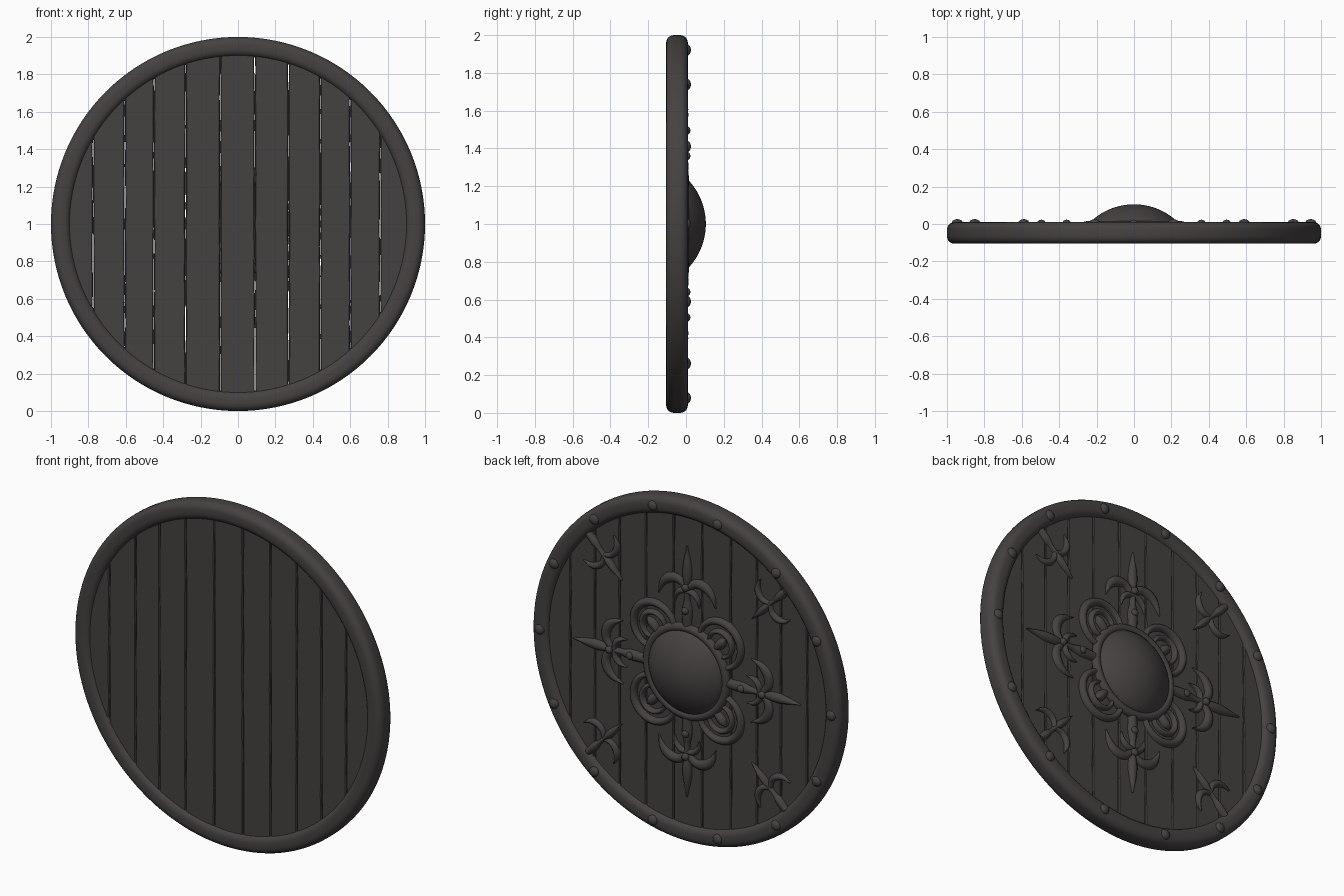
import bpy, bmesh, math, random
from mathutils import Vector

if "Cube" in bpy.data.objects:
    bpy.data.objects.remove(bpy.data.objects["Cube"])

random.seed(4)
BACK, FRONT = -0.015, -0.085        # plank faces (decorated side is +y)

mat = bpy.data.materials.new("dark charcoal")
mat.diffuse_color = (0.060, 0.054, 0.052, 1)
mat.use_nodes = True
mat.node_tree.nodes["Principled BSDF"].inputs["Base Color"].default_value = mat.diffuse_color


def finish(bm, name, angle=40):
    bmesh.ops.recalc_face_normals(bm, faces=bm.faces)
    me = bpy.data.meshes.new(name)
    bm.to_mesh(me)
    bm.free()
    me.materials.append(mat)
    ob = bpy.data.objects.new(name, me)
    bpy.context.collection.objects.link(ob)
    bpy.ops.object.select_all(action='DESELECT')
    ob.select_set(True)
    bpy.context.view_layer.objects.active = ob
    bpy.ops.object.shade_smooth_by_angle(angle=math.radians(angle))
    return ob


def lathe(bm, profile, seg, cx=0.0, cz=1.0, closed=False):
    """Revolve (radius, y) points about a y-parallel axis."""
    rings = []
    for r, y in profile:
        if r < 1e-5:
            rings.append([bm.verts.new((cx, y, cz))] * seg)
        else:
            rings.append([bm.verts.new((cx + r * math.cos(2 * math.pi * i / seg), y,
                                        cz + r * math.sin(2 * math.pi * i / seg)))
                          for i in range(seg)])
    pairs = list(zip(rings, rings[1:]))
    if closed:
        pairs.append((rings[-1], rings[0]))
    for a, b in pairs:
        for i in range(seg):
            j = (i + 1) % seg
            vs = list(dict.fromkeys((a[i], a[j], b[j], b[i])))
            bm.faces.new(vs)


def spline(pts, n=5):
    """Catmull-Rom through (u, v, half width) points."""
    p = [Vector(q) for q in pts]
    p = [2 * p[0] - p[1]] + p + [2 * p[-1] - p[-2]]
    out = []
    for i in range(1, len(p) - 2):
        a, b, c, d = p[i - 1:i + 3]
        for k in range(n):
            t = k / n
            out.append(0.5 * (2 * b + (c - a) * t + (2 * a - 5 * b + 4 * c - d) * t * t
                              + (3 * b - a - 3 * c + d) * t ** 3))
    return out + [p[-2]]


def relief(bm, pts, theta, height=0.03, place=lambda u, v: (u, v), m=8):
    """Half-round tapered band lying on the planks; u points along theta."""
    path = spline(pts)
    wmax = max(q[2] for q in path)
    ct, st = math.cos(theta), math.sin(theta)
    rings = []
    for i, q in enumerate(path):
        d = path[min(i + 1, len(path) - 1)] - path[max(i - 1, 0)]
        d = Vector((d[0], d[1])).normalized()
        w = max(q[2], 0.002)
        h = height * (0.5 + 0.5 * w / wmax)
        ring = []
        for k in range(m + 1):
            a = math.pi * k / m
            u, v = place(q[0] - d.y * w * math.cos(a), q[1] + d.x * w * math.cos(a))
            ring.append(bm.verts.new((u * ct - v * st, -0.02 + h * math.sin(a),
                                      1 + u * st + v * ct)))
        rings.append(ring)
    for a, b in zip(rings, rings[1:]):
        for k in range(m + 1):
            j = (k + 1) % (m + 1)
            bm.faces.new((a[k], a[j], b[j], b[k]))
    bm.faces.new(rings[0])
    bm.faces.new(rings[-1])


def dome(bm, r, base, top, cx, cz, seg=16):
    prof = [(r, -0.02)] + [(r * math.cos(a * math.pi / 10), base + (top - base) * math.sin(a * math.pi / 10))
                           for a in range(6)]
    prof[-1] = (0, top)
    lathe(bm, prof, seg, cx, cz)


# planks: slightly wavy edges so the seams vary
seams = [-0.94, -0.775, -0.605, -0.45, -0.28, -0.095, 0.09, 0.27, 0.44, 0.6, 0.76, 0.94]
ROWS, COLS, R = 14, 4, 0.95
for n, (xa, xb) in enumerate(zip(seams, seams[1:])):
    bm = bmesh.new()
    grid = []
    for r in range(ROWS + 1):
        la = xa + 0.0012 + random.uniform(-0.002, 0.002)
        lb = xb - 0.0012 + random.uniform(-0.002, 0.002)
        row = []
        for c in range(COLS + 1):
            x = la + (lb - la) * c / COLS
            z = math.sqrt(max(R * R - x * x, 0.001))
            row.append(bm.verts.new((x, FRONT, 1 - z + 2 * z * r / ROWS)))
        grid.append(row)
    for r in range(ROWS):
        for c in range(COLS):
            bm.faces.new((grid[r][c], grid[r][c + 1], grid[r + 1][c + 1], grid[r + 1][c]))
    ext = bmesh.ops.extrude_face_region(bm, geom=bm.faces[:])
    bmesh.ops.translate(bm, verts=[v for v in ext["geom"] if isinstance(v, bmesh.types.BMVert)],
                        vec=(0, BACK - FRONT, 0))
    bmesh.ops.recalc_face_normals(bm, faces=bm.faces)
    sharp = [e for e in bm.edges if len(e.link_faces) == 2 and e.calc_face_angle(0) > 1.0]
    bmesh.ops.bevel(bm, geom=sharp, offset=0.005, segments=1, affect='EDGES', profile=0.5)
    finish(bm, f"plank_{n + 1}", 25)

# rim: rounded rectangular section
prof = []
for cr, cy, a0 in ((0.96, -0.03, 0), (0.935, -0.03, 90), (0.935, -0.065, 180), (0.96, -0.065, 270)):
    for k in range(6):
        a = math.radians(a0 + 18 * k)
        prof.append((cr + 0.04 * math.cos(a), cy + 0.04 * math.sin(a)))
bm = bmesh.new()
lathe(bm, prof, 128, closed=True)
finish(bm, "rim", 60)

# rim rivets
bm = bmesh.new()
for i in range(14):
    a = 2 * math.pi * (i + 0.5) / 14 + math.pi / 2
    dome(bm, 0.03, 0.005, 0.026, 0.945 * math.cos(a), 1 + 0.945 * math.sin(a))
finish(bm, "rim_rivets", 60)

# centre boss: spherical cap with a rounded collar
RS = 0.338
cap = [(0.24, -0.02)] + [(r, 0.005 + math.sqrt(RS * RS - r * r) - 0.238)
                         for r in (0.24 * (1 - k / 12) for k in range(13))]
cap[-1] = (0, 0.105)
bm = bmesh.new()
lathe(bm, cap, 64)
finish(bm, "boss", 60)
bm = bmesh.new()
lathe(bm, [(0.255 + 0.025 * math.cos(2 * math.pi * k / 12), -0.01 + 0.025 * math.sin(2 * math.pi * k / 12))
           for k in range(12)], 64, closed=True)
finish(bm, "boss_collar", 60)

# flower-shaped mounts: blade, stem and drooping side leaves
BLADE = [(0.49, 0, 0.014), (0.55, 0, 0.028), (0.61, 0, 0.028), (0.67, 0, 0.017), (0.735, 0, 0.001)]
STEM = [(0.27, 0, 0.028), (0.36, 0, 0.032), (0.43, 0, 0.018), (0.52, 0, 0.02)]
ARM = [(0.485, 0, 0.018), (0.525, 0.055, 0.026), (0.52, 0.115, 0.03), (0.48, 0.16, 0.021), (0.415, 0.185, 0.001)]
LEAF = [(0.47, 0, 0.014), (0.465, 0.04, 0.018), (0.435, 0.07, 0.014), (0.39, 0.08, 0.001)]


def flower(bm, theta, place=lambda u, v: (u, v), leaves=True):
    for part in (BLADE, STEM):
        relief(bm, part, theta, 0.032, place)
    for part in ((ARM, LEAF) if leaves else (ARM,)):
        for s in (1, -1):
            relief(bm, [(u, s * v, w) for u, v, w in part], theta, 0.028, place)


for i in range(4):
    th = i * math.pi / 2
    bm = bmesh.new()
    flower(bm, th)
    for r in (0.36, 0.495):
        dome(bm, 0.021, 0.008, 0.023, r * math.cos(th), 1 + r * math.sin(th))
    finish(bm, f"flower_mount_{i + 1}", 50)

    # small corner mounts point inward from the rim
    th += math.pi / 4
    bm = bmesh.new()
    flower(bm, th, lambda u, v: (0.9 - (u - 0.28) * 0.67, v * 0.74), leaves=False)
    finish(bm, f"corner_mount_{i + 1}", 50)

    # nested horseshoe scrolls around the boss
    bm = bmesh.new()
    for c, rad, w in ((0.30, 0.135, 0.024), (0.305, 0.075, 0.017)):
        arc = [(c + rad * math.cos(math.radians(t)), rad * math.sin(math.radians(t)),
                w * (0.45 + 0.55 * math.cos(math.radians(t * 0.6)))) for t in range(-125, 126, 25)]
        relief(bm, arc, th, 0.032)
    relief(bm, [(0.25, 0, 0.012), (0.29, 0, 0.026), (0.33, 0, 0.026), (0.358, 0, 0.004)], th, 0.034)
    finish(bm, f"scroll_{i + 1}", 50)
